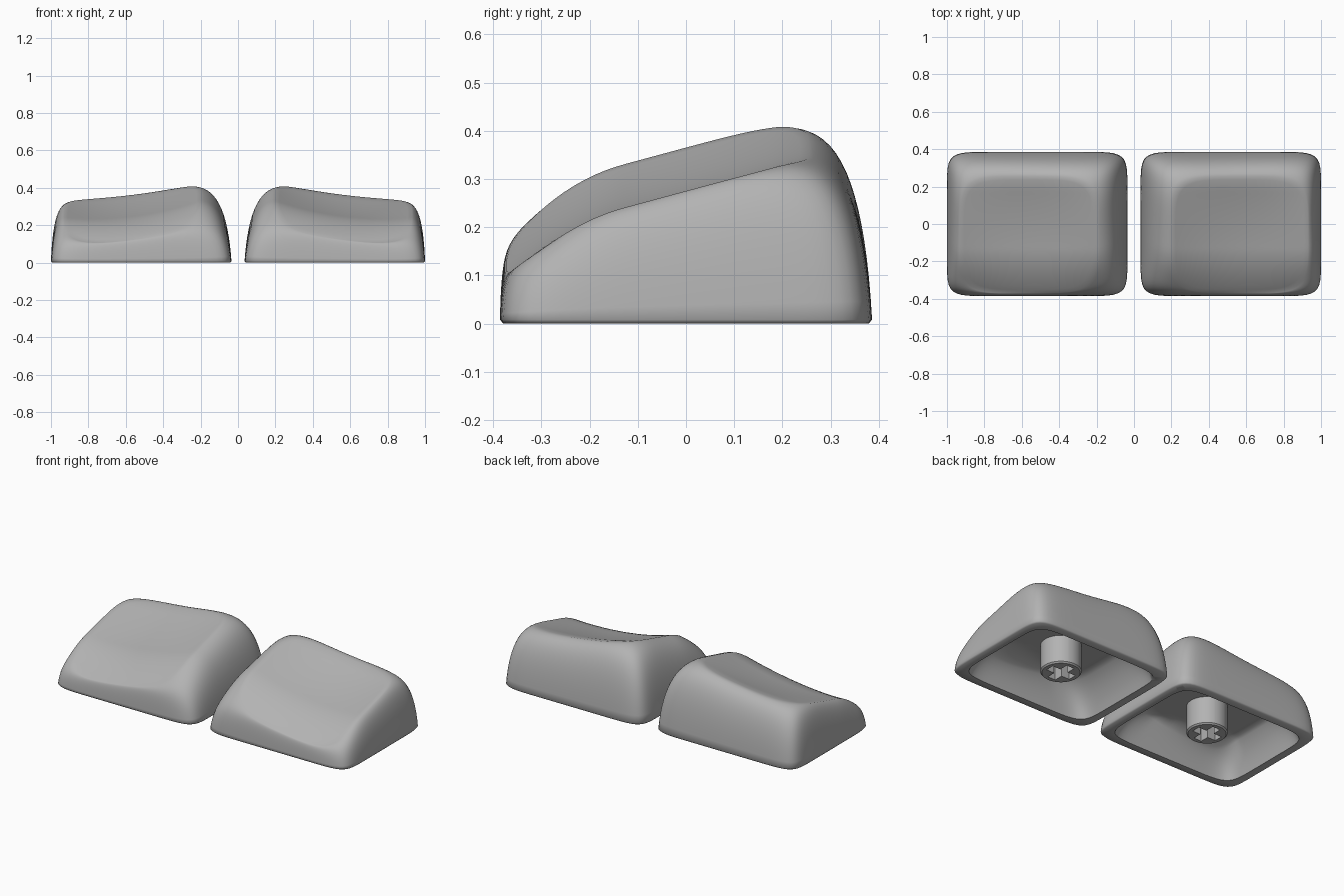
import bpy
import bmesh
import math
from mathutils import Vector

cube = bpy.data.objects.get("Cube")
if cube:
    bpy.data.objects.remove(cube, do_unlink=True)

grey = bpy.data.materials.new("matte_grey")
grey.use_nodes = True
colour = (0.45, 0.45, 0.45, 1)
grey.diffuse_color = colour
bsdf = grey.node_tree.nodes["Principled BSDF"]
bsdf.inputs["Base Color"].default_value = colour
bsdf.inputs["Roughness"].default_value = 0.6

SIDE = 28                      # samples per side of a ring
CX = 0.5175                    # centre of one cap
RIM_C, RIM_H = (0.565, -0.057), (0.365, 0.313)


def rounded(centre, half, power):
    """Evenly sampled rounded rectangle."""
    pts = []
    for q in range(4):
        c, s = round(math.cos(q * math.pi / 2)), round(math.sin(q * math.pi / 2))
        for i in range(SIDE):
            t = 2 * i / SIDE - 1
            u, v = c - s * t, s + c * t
            k = (abs(u) ** power + abs(v) ** power) ** (-1 / power)
            pts.append((centre[0] + half[0] * u * k, centre[1] + half[1] * v * k))
    return pts


def height(x, y):
    """Scooped top: falls to the front and outer side, hollow in the middle."""
    s = min(max((x - 0.2) / 0.73, 0), 1)
    z = 0.275 + 0.27 * y
    z -= 1.4 * max(-y - 0.13, 0) ** 2 + 1.5 * max(y - 0.18, 0) ** 2
    hollow = 0.018 + 0.022 * max(0, 1 - ((y + 0.05) / 0.31) ** 2)
    return z + 0.09 * (1 - s) - hollow * 4 * s * (1 - s)


def wall(low, high, z0, pull, rise, steps):
    """Rings along a quadratic curve from a flat outline to a 3D outline."""
    rings = []
    for j in range(steps + 1):
        t = j / steps
        a, b, c = (1 - t) ** 2, 2 * t * (1 - t), t * t
        ring = []
        for p, q in zip(low, high):
            m = [p[i] + pull * (q[i] - p[i]) for i in range(2)]
            ring.append((a * p[0] + b * m[0] + c * q[0],
                         a * p[1] + b * m[1] + c * q[1],
                         a * z0 + b * rise * q[2] + c * q[2]))
        rings.append(ring)
    return rings


def loft(name, rings, first, last, side, angle):
    """Skin closed rings, fan both ends, mirror by side."""
    bm = bmesh.new()
    rows = [[bm.verts.new((side * x, y, z)) for x, y, z in r] for r in rings]
    n = len(rows[0])
    for a, b in zip(rows, rows[1:]):
        for i in range(n):
            k = (i + 1) % n
            bm.faces.new((a[i], a[k], b[k], b[i]))
    for row, (x, y, z) in ((rows[0], first), (rows[-1], last)):
        tip = bm.verts.new((side * x, y, z))
        for i in range(n):
            bm.faces.new((row[i], row[(i + 1) % n], tip))
    bmesh.ops.recalc_face_normals(bm, faces=bm.faces)
    mesh = bpy.data.meshes.new(name)
    bm.to_mesh(mesh)
    bm.free()
    mesh.materials.append(grey)
    obj = bpy.data.objects.new(name, mesh)
    bpy.context.collection.objects.link(obj)
    bpy.ops.object.select_all(action="DESELECT")
    obj.select_set(True)
    bpy.context.view_layer.objects.active = obj
    bpy.ops.object.shade_smooth_by_angle(angle=math.radians(angle))


def shell_rings():
    # Cavity, from ceiling down to the opening
    ceil_c, ceil_h = (0.54, -0.01), (0.31, 0.25)

    def ceiling(x, y):
        return min(0.18, height(x, y) - 0.05)

    def scaled(c, h, power, k, zf):
        return [(x, y, zf(x, y))
                for x, y in rounded(c, (h[0] * k, h[1] * k), power)]

    rings = [scaled(ceil_c, ceil_h, 5, k / 6, ceiling) for k in range(1, 6)]
    top = scaled(ceil_c, ceil_h, 5, 1, ceiling)
    opening = rounded((CX, 0), (0.43, 0.333), 8)
    rings += wall(opening, top, 0, 0.35, 0.7, 8)[::-1]
    # Softened bottom edge and outer wall up to the rim
    rings.append([(x, y, 0) for x, y in rounded((CX, 0), (0.476, 0.379), 10)])
    rim = scaled(RIM_C, RIM_H, 4.5, 1, height)
    base = rounded((CX, 0), (0.4825, 0.386), 10)
    rings += wall(base, rim, 0.008, 0.15, 0.97, 16)
    # Scooped top, from the rim to the middle
    for k in range(15, 0, -1):
        rings.append(scaled(RIM_C, RIM_H, 4.5, k / 16, height))
    return rings, (*ceil_c, ceiling(*ceil_c)), (*RIM_C, height(*RIM_C))


def stem_rings():
    # Round post with a cross-shaped socket
    arm, thick, radius = 0.08, 0.026, 0.112
    corner = math.atan2(thick, arm)
    angles = {round(i * math.tau / 40, 5) for i in range(40)}
    for q in range(4):
        for d in (-corner, corner, math.pi / 4):
            angles.add(round((q * math.pi / 2 + d) % math.tau, 5))

    def cross(a):
        c, s = max(abs(math.cos(a)), 1e-6), max(abs(math.sin(a)), 1e-6)
        return max(min(arm / c, thick / s), min(arm / s, thick / c))

    def ring(rf, z):
        return [(CX + rf(a) * math.cos(a), rf(a) * math.sin(a), z)
                for a in sorted(angles)]

    return [ring(lambda a: radius, 0.21), ring(lambda a: radius, 0.018),
            ring(lambda a: radius - 0.008, 0.01), ring(cross, 0.01),
            ring(cross, 0.16)]


for label, side in (("left", 1), ("right", -1)):
    rings, under, over = shell_rings()
    loft(label + "_key_shell", rings, under, over, side, 62)
    loft(label + "_key_stem", stem_rings(), (CX, 0, 0.21), (CX, 0, 0.16), side, 30)
